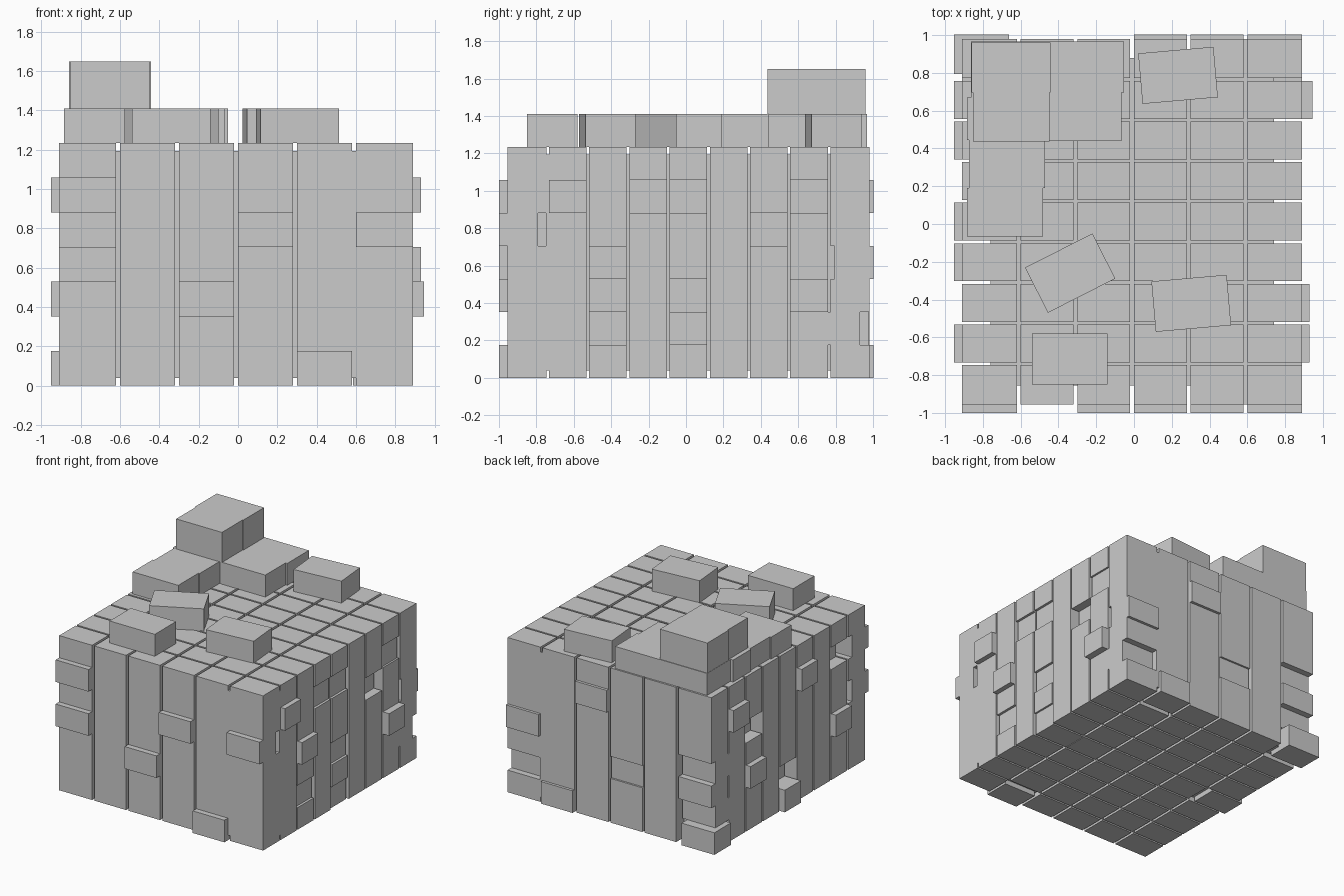
import bpy, bmesh, math
from mathutils import Matrix, Vector

if "Cube" in bpy.data.objects:
    bpy.data.objects.remove(bpy.data.objects["Cube"])

NX, NY, NZ = 6, 9, 7
X0, Y0 = -0.91, -0.955          # pile corner
PX, PY, H = 0.30, 0.215, 0.1764  # brick pitch and layer height
GX, GY = 0.02, 0.014            # joints between stacks
TOP = NZ * H


def box(bm, lo, hi, angle=0.0):
    """Add a box, optionally turned about its own vertical axis."""
    lo, hi = Vector(lo), Vector(hi)
    m = (Matrix.Translation((lo + hi) / 2) @ Matrix.Rotation(math.radians(angle), 4, 'Z')
         @ Matrix.Diagonal((*(hi - lo), 1)))
    bmesh.ops.create_cube(bm, size=1, matrix=m)


def finish(bm, name):
    me = bpy.data.meshes.new(name)
    bm.to_mesh(me)
    bm.free()
    ob = bpy.data.objects.new(name, me)
    bpy.context.collection.objects.link(ob)
    return ob


# bricks pushed out (+) or in (-) on each face: (stack, layer, offset)
front = [(0, 5, .045), (0, 3, .045), (2, 2, .045), (3, 4, .045), (4, 0, .045), (5, 4, .045)]
back = [(5, 3, .022), (5, 1, -.05), (4, 0, .022), (3, 5, .022), (2, 2, -.015),
        (0, 3, -.05), (0, 1, -.05)]
right = [(1, 5, .04), (2, 3, .04), (7, 2, .055), (2, 1, -.02), (3, 5, -.02), (4, 5, -.02),
         (4, 2, -.02), (4, 0, -.015), (6, 4, -.07), (7, 5, -.015)]
left = [(8, 0, .042), (7, 5, .042), (6, 2, .042), (4, 0, .042), (3, 5, .042), (1, 2, .042),
        (6, 4, -.10), (4, 1, -.10), (1, 5, -.10)]

shift = {}
for i, k, d in front:
    shift[(i, 0, k)] = Vector((0, -d, 0))
for i, k, d in back:
    shift[(i, NY - 1, k)] = Vector((0, d, 0))
for j, k, d in right:
    shift[(NX - 1, j, k)] = Vector((d, 0, 0))
for j, k, d in left:
    shift[(0, j, k)] = Vector((-d, 0, 0))
shift[(0, 8, 0)] = Vector((-.042, .022, 0))

# main pile: flush layers run as one block, shifted bricks stand alone
bm = bmesh.new()
for i in range(NX):
    for j in range(NY):
        x = (X0 + i * PX + (GX / 2 if i else 0), X0 + (i + 1) * PX - (GX / 2 if i < NX - 1 else 0))
        y = (Y0 + j * PY + (GY / 2 if j else 0), Y0 + (j + 1) * PY - (GY / 2 if j < NY - 1 else 0))
        start = 0
        for k in range(NZ + 1):
            s = shift.get((i, j, k))
            if s is not None or k == NZ:
                if k > start:
                    box(bm, (x[0], y[0], start * H), (x[1], y[1], k * H))
                start = k + 1
            if s is not None:
                box(bm, Vector((x[0], y[0], k * H)) + s, Vector((x[1], y[1], (k + 1) * H)) + s)
finish(bm, "brick_stack")

# inner core closing the joints, and fillers of the two shallow joints
bm = bmesh.new()
X1, Y1 = X0 + NX * PX, Y0 + NY * PY
box(bm, (X0 + .15, Y0 + .1, .04), (X1 - .15, Y1 - .1, TOP - .04))
xf, yf = X0 + 5 * PX, Y0 + PY
box(bm, (xf - .012, Y0 + .0005, .04), (xf + .012, Y1 - .0005, TOP - .04))
box(bm, (X1 - .3, yf - .009, .04), (X1 - .0005, yf + .009, TOP - .04))
finish(bm, "inner_core")

# loose single bricks lying on top: centre and turn
for n, (cx, cy, a) in enumerate([(-.34, -.715, 0), (-.338, -.26, 26.9),
                                 (.303, -.42, 5), (.233, .787, 5)]):
    bm = bmesh.new()
    box(bm, (cx - .2, cy - .134, TOP), (cx + .2, cy + .134, 1.41), a)
    finish(bm, f"loose_brick_{n + 1}")

# neat corner stack: paired bricks on the lower course, a pair on the upper
bm = bmesh.new()
for x0, x1, y0, y1 in [(-.885, -.482, -.065, .19), (-.873, -.472, .19, .445),
                       (-.885, -.46, .445, .67), (-.862, -.45, .67, .965),
                       (-.46, -.067, .44, .695), (-.45, -.052, .695, .967)]:
    box(bm, (x0, y0, TOP), (x1, y1, 1.41))
finish(bm, "corner_lower_course")
bm = bmesh.new()
box(bm, (-.852, .437, 1.41), (-.448, .695, 1.65))
box(bm, (-.86, .695, 1.41), (-.442, .96, 1.65))
finish(bm, "corner_upper_course")
